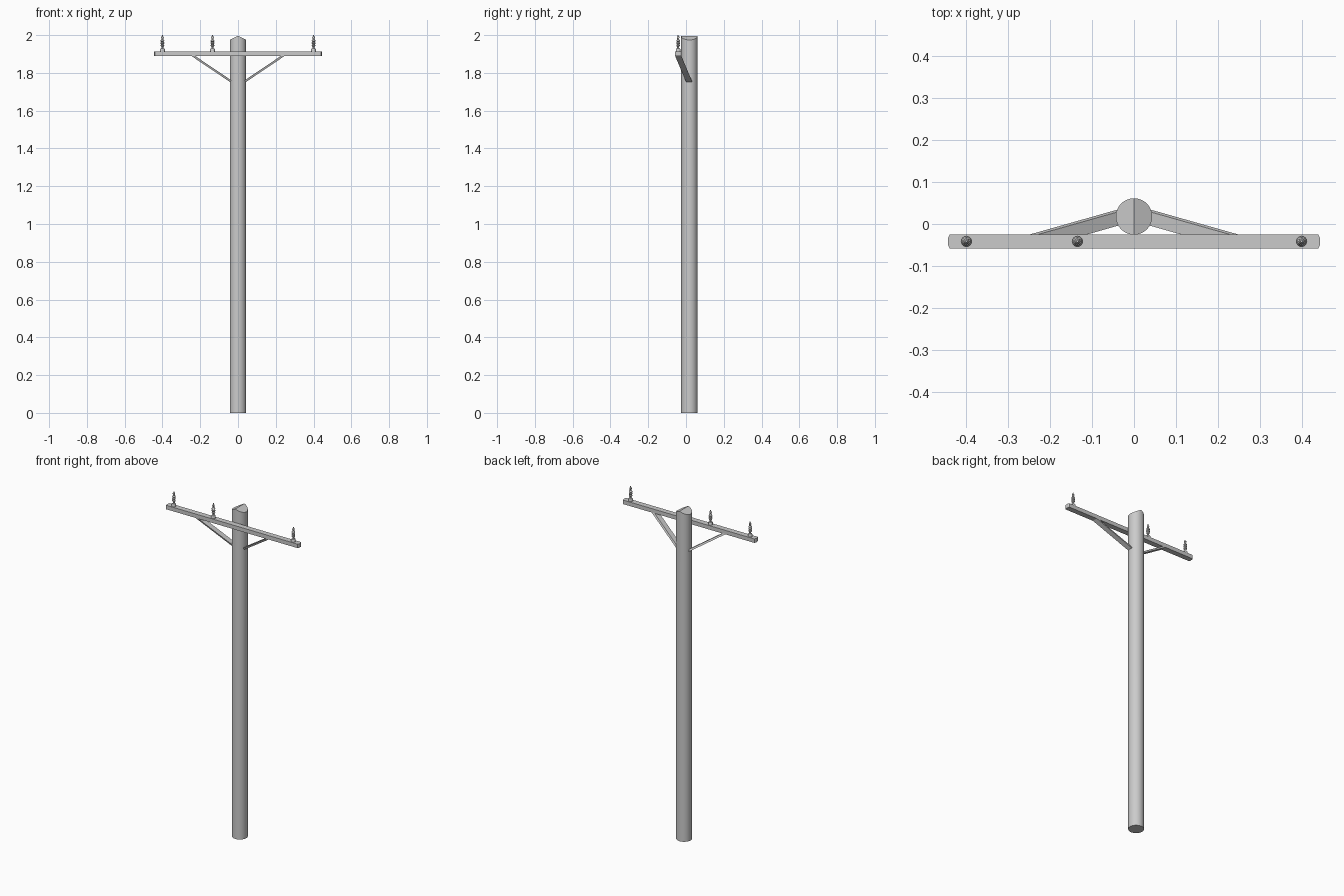
import bpy, bmesh, math
from mathutils import Vector

if "Cube" in bpy.data.objects:
    bpy.data.objects.remove(bpy.data.objects["Cube"])


def add_mesh(name, bm, smooth=True):
    bmesh.ops.recalc_face_normals(bm, faces=bm.faces)
    me = bpy.data.meshes.new(name)
    bm.to_mesh(me)
    bm.free()
    ob = bpy.data.objects.new(name, me)
    bpy.context.collection.objects.link(ob)
    if smooth:
        bpy.ops.object.select_all(action='DESELECT')
        bpy.context.view_layer.objects.active = ob
        ob.select_set(True)
        bpy.ops.object.shade_smooth_by_angle(angle=math.radians(35))
    return ob


def prism(name, outline, direction):
    # extrude a closed outline along a direction
    bm = bmesh.new()
    face = bm.faces.new([bm.verts.new(p) for p in outline])
    ext = bmesh.ops.extrude_face_region(bm, geom=[face])
    verts = [g for g in ext['geom'] if isinstance(g, bmesh.types.BMVert)]
    bmesh.ops.translate(bm, verts=verts, vec=Vector(direction))
    return add_mesh(name, bm, smooth=False)


def lathe(name, profile, loc, steps=16):
    bm = bmesh.new()
    vs = [bm.verts.new((r, 0, z)) for r, z in profile]
    edges = [bm.edges.new(pair) for pair in zip(vs, vs[1:])]
    bmesh.ops.spin(bm, geom=vs + edges, cent=(0, 0, 0), axis=(0, 0, 1),
                   angle=math.tau, steps=steps)
    bmesh.ops.remove_doubles(bm, verts=bm.verts, dist=1e-5)
    ob = add_mesh(name, bm)
    ob.location = loc
    return ob


# round pole with its top sawn to a gable
R, PY, RIDGE = 0.0435, 0.018, 1.996
bm = bmesh.new()
bmesh.ops.create_cone(bm, cap_ends=True, segments=32, radius1=R, radius2=R, depth=2.2)
bmesh.ops.translate(bm, verts=bm.verts, vec=(0, PY, 1.1))
for s in (-1, 1):
    cut = bmesh.ops.bisect_plane(bm, geom=bm.verts[:] + bm.edges[:] + bm.faces[:],
                                 plane_co=(0, 0, RIDGE), plane_no=(s * 0.5, 0, 1),
                                 clear_outer=True)
    rim = [g for g in cut['geom_cut'] if isinstance(g, bmesh.types.BMEdge)]
    bmesh.ops.holes_fill(bm, edges=rim, sides=0)
add_mesh("pole", bm)

# crossarm with clipped end corners
L, Y0, Y1, Z0, Z1 = 0.444, -0.058, -0.025, 1.889, 1.913
half = [(L - 0.004, Y0), (L, Y0 + 0.008), (L, Y1 - 0.008), (L - 0.004, Y1)]
outline = half + [(-x, y) for x, y in reversed(half)]
prism("crossarm", [(x, y, Z0) for x, y in outline], (0, 0, Z1 - Z0))

# flat sloping braces from the pole sides to the underside of the arm
for s, side in ((-1, "left"), (1, "right")):
    outer = [(s * 0.249, Y0, Z0 + 0.002), (s * 0.249, Y1, Z0 + 0.002),
             (s * 0.229, Y1, Z0 + 0.002), (s * 0.229, Y0, Z0 + 0.002)]
    prism("brace_" + side, outer, (-s * 0.205, 0.058, -0.138))

# ribbed insulators on round bases
profile = [(0, 0), (0.0125, 0), (0.0125, 0.012), (0.010, 0.016), (0.005, 0.018),
           (0.005, 0.026), (0.009, 0.029), (0.010, 0.034), (0.006, 0.038),
           (0.010, 0.042), (0.010, 0.047), (0.006, 0.051), (0.010, 0.055),
           (0.009, 0.060), (0.005, 0.064), (0.005, 0.070), (0.007, 0.073),
           (0.006, 0.079), (0.003, 0.082), (0.003, 0.087), (0, 0.087)]
for i, x in enumerate((-0.4, -0.135, 0.4)):
    lathe(f"insulator_{i + 1}", profile, (x, -0.0415, Z1))
